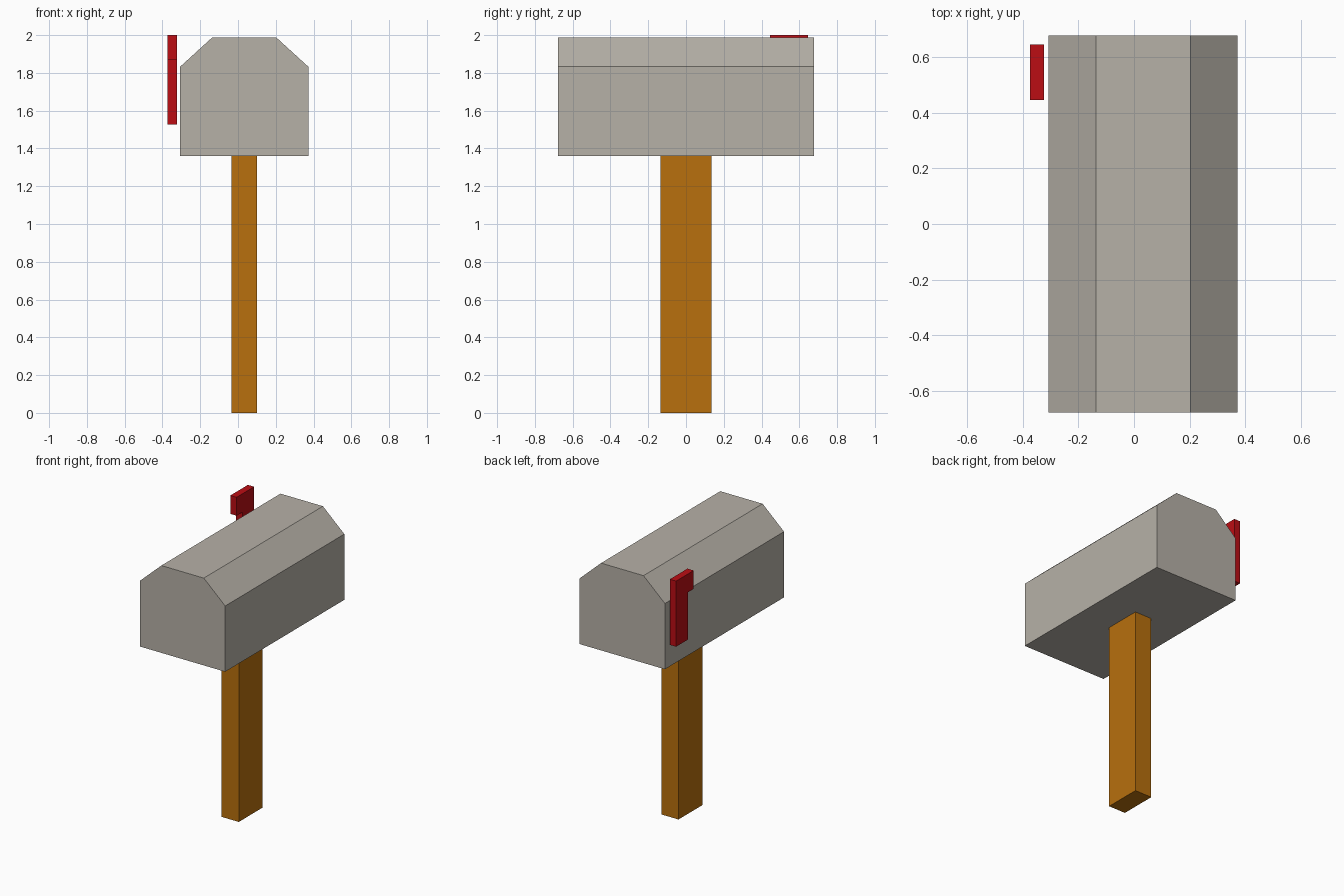
import bpy

if "Cube" in bpy.data.objects:
    bpy.data.objects.remove(bpy.data.objects["Cube"])


def material(name, color):
    mat = bpy.data.materials.new(name)
    mat.diffuse_color = color
    mat.use_nodes = True
    mat.node_tree.nodes["Principled BSDF"].inputs["Base Color"].default_value = mat.diffuse_color
    return mat


def prism(name, outline, axis, start, end, mat=None):
    """Extrude a closed 2D outline along 'x' (outline is y,z) or 'y' (outline is x,z)."""
    def point(a, b, d):
        return (d, a, b) if axis == 'x' else (a, d, b)
    n = len(outline)
    verts = [point(a, b, d) for d in (start, end) for a, b in outline]
    sides = [(i, (i + 1) % n, (i + 1) % n + n, i + n) for i in range(n)]
    caps = [tuple(reversed(range(n))), tuple(range(n, 2 * n))]
    # Outlines run counter-clockwise; the y axis needs its winding flipped
    faces = sides + caps
    if axis == 'y':
        faces = [tuple(reversed(f)) for f in faces]
    mesh = bpy.data.meshes.new(name)
    mesh.from_pydata(verts, [], faces)
    obj = bpy.data.objects.new(name, mesh)
    bpy.context.collection.objects.link(obj)
    if mat:
        mesh.materials.append(mat)
    return obj


wood = material("wood", (0.48, 0.16, 0.004, 1))
red = material("red_paint", (0.5, 0.004, 0.007, 1))
metal = material("metal", (0.47, 0.44, 0.39, 1))

CX = 0.033  # post and box share this centre line
BASE = 1.36

# Box with chamfered roof
half = [(0.339, BASE), (0.339, 1.833), (0.169, 1.988)]
profile = [(CX + x, z) for x, z in half] + [(CX - x, z) for x, z in reversed(half)]
prism("mailbox_body", profile, 'y', -0.677, 0.677, metal)

# Wooden post
post = [(CX - 0.068, 0), (CX + 0.068, 0), (CX + 0.068, BASE), (CX - 0.068, BASE)]
prism("post", post, 'y', -0.135, 0.135, wood)

# Signal flag: stem with a head stepping towards the front
flag = [(0.51, 1.528), (0.645, 1.528), (0.645, 2.0), (0.445, 2.0), (0.445, 1.868), (0.51, 1.868)]
prism("signal_flag", flag, 'x', -0.373, -0.323, red)
